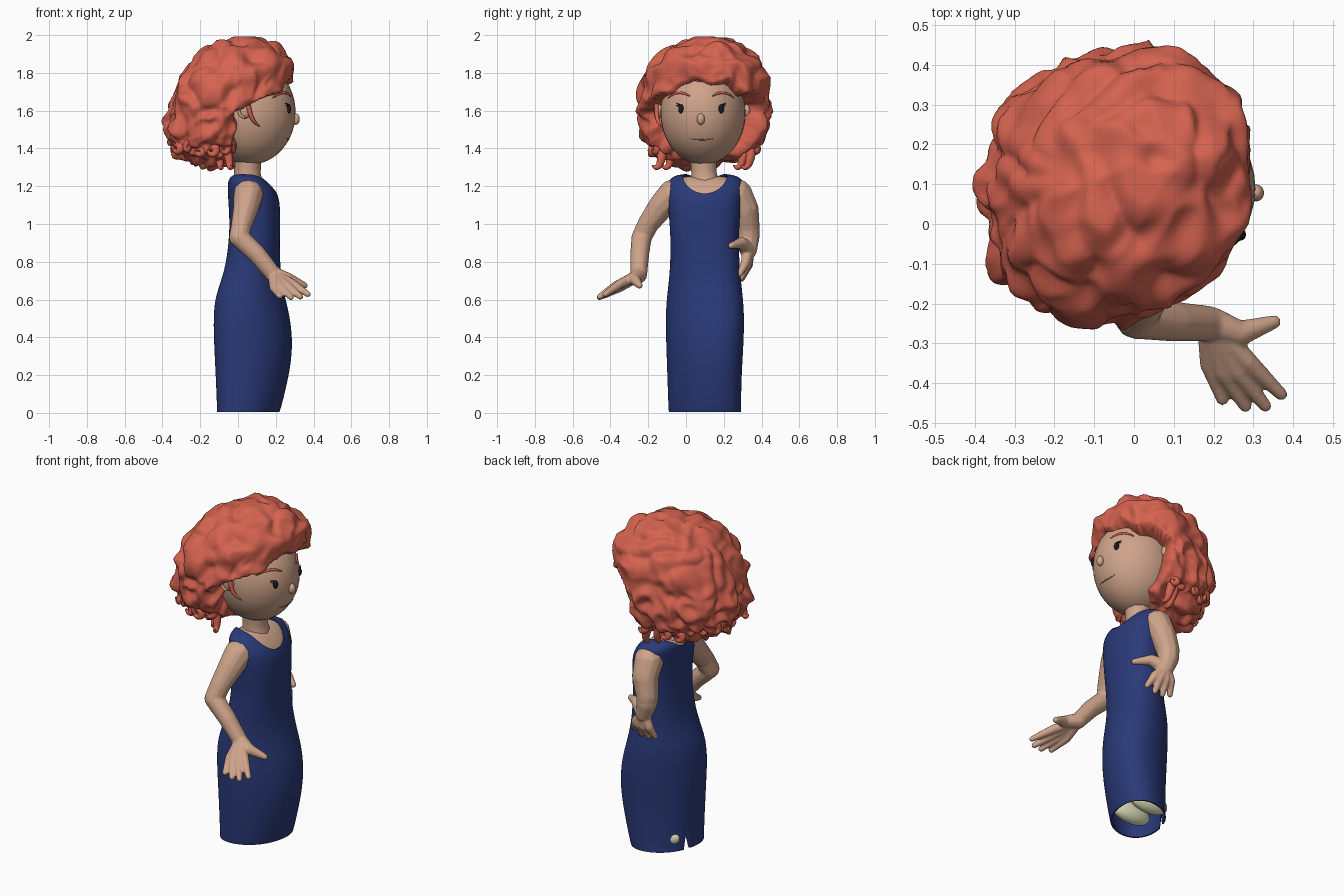
import bpy, bmesh, math, random
from mathutils import Vector, Matrix, noise

if "Cube" in bpy.data.objects:
    bpy.data.objects.remove(bpy.data.objects["Cube"])

random.seed(4)


def material(name, rgb):
    m = bpy.data.materials.new(name)
    m.diffuse_color = (*rgb, 1)
    m.use_nodes = True
    m.node_tree.nodes["Principled BSDF"].inputs["Base Color"].default_value = m.diffuse_color
    return m


SKIN = material("skin", (.62, .37, .255))
HAIR = material("hair", (.67, .125, .08))
BLUE = material("blue", (.023, .042, .19))
CREAM = material("cream", (.79, .79, .52))
BLACK = material("black", (.01, .01, .01))


def finish(name, bm, mat):
    me = bpy.data.meshes.new(name)
    bm.to_mesh(me)
    bm.free()
    for p in me.polygons:
        p.use_smooth = True
    o = bpy.data.objects.new(name, me)
    bpy.context.collection.objects.link(o)
    if mat:
        me.materials.append(mat)
    return o


def bake(o):
    bpy.ops.object.select_all(action='DESELECT')
    bpy.context.view_layer.objects.active = o
    o.select_set(True)
    bpy.ops.object.convert(target='MESH')
    return o


def ball(name, c, r, mat, rot=None):
    bm = bmesh.new()
    m = Matrix.LocRotScale(Vector(c), rot, Vector(r))
    bmesh.ops.create_uvsphere(bm, u_segments=40, v_segments=24, radius=1, matrix=m)
    return finish(name, bm, mat)


def tube(name, pts, radii, mat):
    cu = bpy.data.curves.new(name, 'CURVE')
    cu.dimensions, cu.bevel_depth, cu.bevel_resolution = '3D', 1, 3
    cu.use_fill_caps, cu.resolution_u = True, 5
    s = cu.splines.new('BEZIER')
    s.bezier_points.add(len(pts) - 1)
    for b, p, r in zip(s.bezier_points, pts, radii):
        b.co, b.radius = p, r
        b.handle_left_type = b.handle_right_type = 'AUTO'
    cu.materials.append(mat)
    o = bpy.data.objects.new(name, cu)
    bpy.context.collection.objects.link(o)
    return bake(o)


def step(a, b, v):
    t = min(max((v - a) / (b - a), 0), 1)
    return t * t * (3 - 2 * t)


def loft(name, rings, mat, inset=0, cap_bottom=False, n=32):
    bm = bmesh.new()
    prev = None
    for z, x0, x1, y0, y1 in rings:
        row = []
        twist = .3 - .26 * step(.5, 1, z)     # the hips are turned against the chest
        p = 2.1 + .25 * step(.6, 1, z)
        for k in range(n):
            t = math.tau * k / n
            c, s = math.cos(t - twist / 2), math.sin(t + twist / 2)
            x = math.copysign(abs(c) ** (2 / p), c) * ((x1 - x0) / 2 - inset)
            y = math.copysign(abs(s) ** (2 / p), s) * ((y1 - y0) / 2 - inset)
            row.append(bm.verts.new(((x0 + x1) / 2 + x, (y0 + y1) / 2 + y, z - inset)))
        if prev:
            for k in range(n):
                bm.faces.new((prev[k], prev[(k + 1) % n], row[(k + 1) % n], row[k]))
        elif cap_bottom:
            bm.faces.new(row[::-1])
        prev = row
    bm.faces.new(prev)
    o = finish(name, bm, mat)
    m = o.modifiers.new("round", 'SUBSURF')
    m.levels = m.render_levels = 2
    return o


# dress: lofted shell with neckline and back slit cut out
rings = [(.005, -.112, .22, -.092, .292), (.03, -.112, .23, -.094, .292), (.2, -.119, .272, -.1, .295),
         (.35, -.127, .292, -.105, .305), (.5, -.132, .279, -.11, .31), (.62, -.122, .247, -.102, .302),
         (.75, -.07, .224, -.085, .285), (.9, -.05, .222, -.082, .28), (1.0, -.045, .224, -.087, .283),
         (1.1, -.05, .224, -.097, .292), (1.17, -.055, .209, -.102, .3), (1.22, -.055, .168, -.1, .305),
         (1.25, -.045, .137, -.075, .285), (1.268, -.02, .1, -.02, .22)]
dress = loft("dress", rings, BLUE)
s = dress.modifiers.new("cloth", 'SOLIDIFY')
s.thickness, s.offset = .009, -1
neck_cut = ball("neck_cutter", (.13, .1, 1.283), (.21, .122, .13), None)
bm = bmesh.new()
bmesh.ops.create_cone(bm, cap_ends=True, segments=4, radius1=.08, radius2=.012, depth=.36,
                      matrix=Matrix.Translation((-.12, .13, .02)))
slit_cut = finish("slit_cutter", bm, None)
for c in (neck_cut, slit_cut):
    c.hide_render = True
    b = dress.modifiers.new("cut", 'BOOLEAN')
    b.object, b.operation, b.solver = c, 'DIFFERENCE', 'EXACT'
bake(dress)
for c in (neck_cut, slit_cut):
    bpy.data.objects.remove(c)
bpy.ops.object.shade_smooth_by_angle(angle=math.radians(40))

# chest, neck and shoes
bake(loft("chest", rings[7:], SKIN, inset=.013, cap_bottom=True))
tube("neck", [(.05, .1, 1.12), (.05, .1, 1.2), (.05, .095, 1.27), (.05, .09, 1.42)], [.1, .085, .07, .075], SKIN)
for y in (.03, .18):
    ball("shoe", (.05, y, .08), (.13, .05, .065), CREAM)


# arms: overlapping balls along each limb, fused by remeshing
def arm(name, chain, knuckles, tips, thumb):
    wrist = chain[-1]
    limbs = [chain, [wrist] + thumb]
    for k, t in zip(knuckles, tips):
        limbs.append([(*wrist[:3], .033), (*k, .026), (*t, .0165)])
    bm = bmesh.new()
    for limb in limbs:
        for a, b in zip(limb, limb[1:]):
            a, b = Vector(a), Vector(b)
            n = int((b - a).xyz.length / .008) + 1
            for i in range(n + 1):
                q = a.lerp(b, i / n)
                bmesh.ops.create_icosphere(bm, subdivisions=2, radius=q[3], matrix=Matrix.Translation(q.xyz))
    o = finish(name, bm, SKIN)
    r = o.modifiers.new("fuse", 'REMESH')
    r.mode, r.voxel_size, r.use_smooth_shade = 'VOXEL', .006, True
    m = o.modifiers.new("soften", 'SMOOTH')
    m.factor, m.iterations = .5, 5
    bake(o)


arm("right_arm",
    [(.055, -.07, 1.155, .082), (.045, -.125, 1.1, .072), (.02, -.2, 1.0, .058), (.005, -.235, .93, .055),
     (.1, -.245, .84, .051), (.19, -.25, .73, .045)],
    [(.19, -.35, .665), (.225, -.37, .668), (.26, -.37, .672), (.285, -.345, .685)],
    [(.222, -.44, .618), (.28, -.458, .612), (.33, -.457, .615), (.37, -.428, .628)],
    [(.265, -.275, .71, .033), (.352, -.246, .675, .018)])
arm("left_arm",
    [(.06, .27, 1.155, .085), (.055, .31, 1.08, .076), (.03, .326, .98, .065), (.03, .33, .93, .06),
     (.05, .33, .86, .047)],
    [(.015, .33, .79), (.05, .33, .785), (.085, .325, .785), (.115, .315, .795)],
    [(-.005, .3, .725), (.045, .295, .71), (.095, .29, .712), (.145, .285, .735)],
    [(.12, .295, .9, .032), (.2, .24, .885, .018)])

# head and face
HC, HR = Vector((.06, .09, 1.59)), Vector((.245, .225, .277))
ball("head", HC, HR, SKIN)


def face(y, z, out=0):
    q = 1 - ((y - HC.y) / HR.y) ** 2 - ((z - HC.z) / HR.z) ** 2
    return Vector((HC.x + HR.x * math.sqrt(max(q, 0)) + out, y, z))


ball("nose", face(.078, 1.555, .004), (.02, .021, .03), SKIN)
for side, yc in ((-1, -.026), (1, .186)):
    ball("eye", face(yc, 1.61), (.012, .015, .024), BLACK)
    for dz in (.012, .022):
        tube("eyelash", [face(yc + side * .008, 1.61 + dz, .006), face(yc + side * .026, 1.617 + dz, .006)],
             [.004, .0015], BLACK)
    brow = [(-.045, 1.678), (-.01, 1.693), (.03, 1.692), (.068, 1.668)]
    tube("eyebrow", [face(yc + side * d, z, .001) for d, z in brow], [.004, .007, .007, .003], HAIR)
    ball("ear", (.035, .09 + side * .232, 1.6), (.034, .022, .043), SKIN)
    tube("ear_rim", [(.035 + .03 * math.cos(a), .09 + side * .25, 1.6 + .038 * math.sin(a))
                     for a in (-1.6, -2.6, -3.6, -4.8, -5.6)], [.006, .009, .01, .009, .005], SKIN)
tube("mouth", [face(y, z, .0005) for y, z in ((.018, 1.452), (.05, 1.447), (.085, 1.446), (.12, 1.447), (.152, 1.453))],
     [.001, .0025, .003, .0025, .001], material("lips", (.3, .13, .09)))

# hair: rounded mass, folds radiating from the crown, hollowed around the face
C, R = Vector((-.042, .1, 1.645)), Vector((.318, .338, .34))
W = Vector((-.23, .08, .28)).normalized()
U = W.orthogonal().normalized()
V = W.cross(U)


def hair_point(d, hollow=True):
    k = sum(abs(c) ** 2.25 for c in d) ** (-1 / 2.25)
    theta = d.angle(W)
    phi = math.atan2(d.dot(V), d.dot(U)) + .5 * theta + .9 * noise.noise(d * 1.6)
    fold = .075 * step(0, .6, theta) * (1 - .5 * step(1, 1.8, theta)) * (abs(math.sin(3.5 * phi)) - .6)
    fold -= .05 * (1 - step(0, .2, theta))
    low = step(.35, -.4, d.z)
    w = d + .12 * noise.noise_vector(d * 2.5)
    lump = .09 * noise.noise(w * 2.8 + Vector((3, 1, 7))) + .09 * low * noise.noise(w * 6)
    ridge = (.07 + .05 * low) * (.3 - abs(noise.noise(w * 3.6 + Vector((9, 2, 5)))))
    k *= 1 + fold + lump + ridge
    p = Vector((d.x * R.x, d.y * R.y, d.z * R.z)) * k
    p.x += .25 * p.z
    p.y += .13 * p.x
    q = p + C
    if hollow:
        j = .035 * noise.noise(q * 11)
        line = 1.655 + .4 * q.x + j - .05 * step(.05, .3, abs(q.y - .1))
        edge = -.03 + .12 * step(.05, .25, q.y) + j
        m = step(0, .03, line - q.z) * step(0, .03, q.x - edge)
        q = p * (1 - .55 * m) + C
    q.z = min(q.z, 1.992 + (q.z - 1.992) * .1) if q.z > 1.992 else q.z
    return q


bm = bmesh.new()
bmesh.ops.create_icosphere(bm, subdivisions=6, radius=1)
for v in bm.verts:
    v.co = hair_point(v.co.normalized())
finish("hair", bm, HAIR)


# curls: tapering hooks around the rim of the hair
def curl(base, along, side, size, turns=.8, r=.02):
    pts, radii = [], []
    for i in range(10):
        t = i / 9
        a = turns * math.tau * t
        s = size * (1 - .6 * t)
        pts.append(Vector(base) + Vector(along) * t + side * s * math.sin(a)
                   + Vector((0, 0, 1)) * s * (math.cos(a) - 1))
        radii.append(r * (1 - .8 * t) + .001)
    tube("curl", pts, radii, HAIR)


for i in range(6):   # fringe
    y = -.06 + .065 * i
    curl(face(y, 1.8, .025), (.01, random.uniform(-.03, .03), 0), Vector((0, random.choice((-1, 1)), 0)),
         random.uniform(.018, .03), 1.1, .016)
for i in range(15):  # sides and nape
    a = math.radians(62 + 215 * i / 14)
    d = Vector((math.cos(a), math.sin(a), random.uniform(-1, -.75))).normalized()
    tangent = Vector((-math.sin(a), math.cos(a), 0)) * random.choice((-1, 1))
    p = hair_point(d, False) - d * .02
    if p.x < .06 or p.y > .1:
        curl(p, (d.x * .045, d.y * .045, -.01), tangent, random.uniform(.02, .032), .8, .028)

# loose strands beside the ears and at the neck
tube("ear_strand", [(.04, -.15, 1.72), (.055, -.155, 1.62), (.08, -.15, 1.55), (.115, -.132, 1.515)],
     [.016, .014, .01, .003], HAIR)
for x, y in ((-.05, -.13), (-.1, -.08), (-.02, .3), (.03, .34)):
    tube("neck_strand", [(x - .02, y, 1.42), (x, y, 1.35), (x + .01, y - .025, 1.3), (x + .02, y - .05, 1.31)],
         [.03, .024, .015, .004], HAIR)
